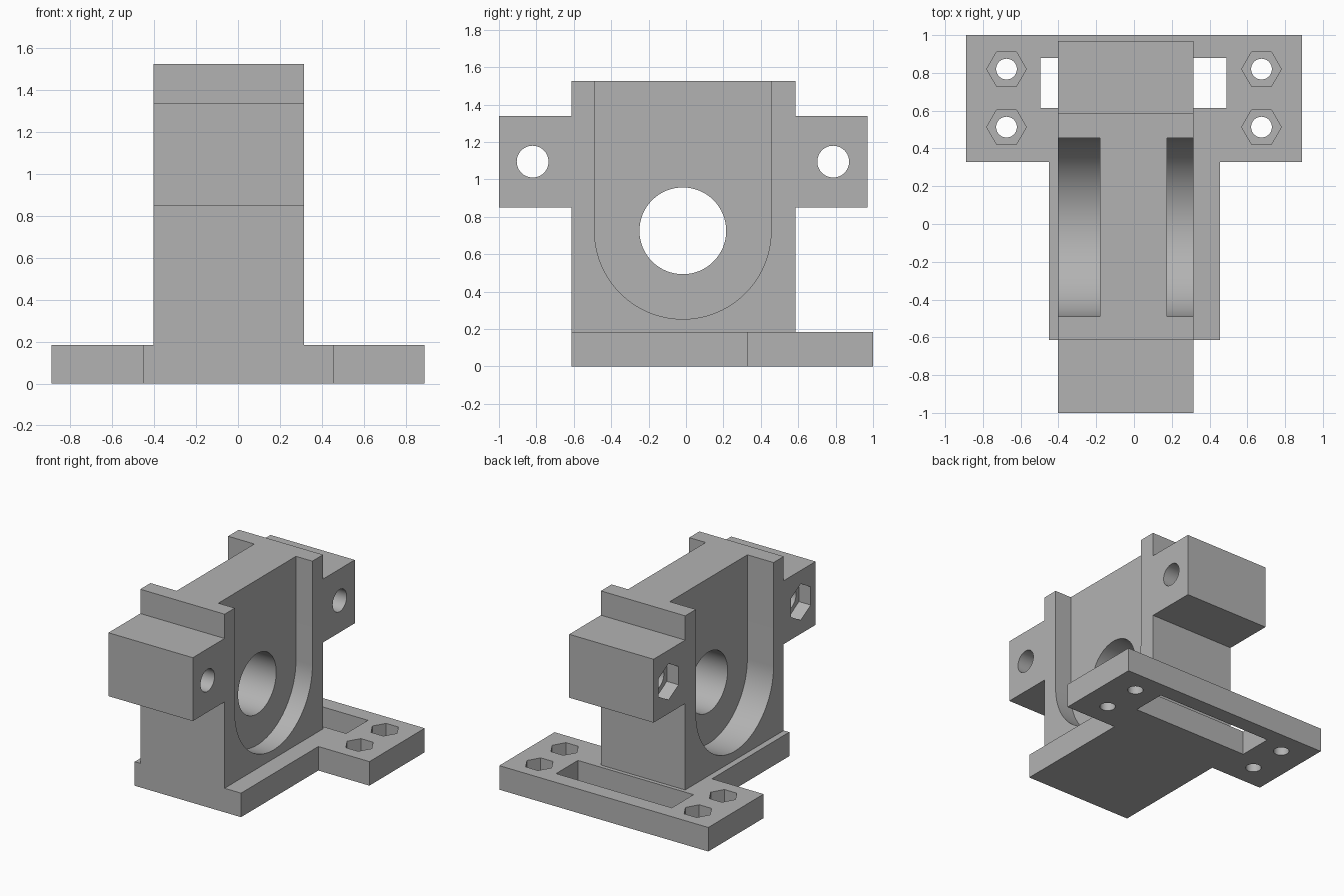
import bpy
import bmesh
from math import cos, sin, pi, radians

cube = bpy.data.objects.get("Cube")
if cube:
    bpy.data.objects.remove(cube, do_unlink=True)

grey = bpy.data.materials.new("plain grey")
grey.use_nodes = True
colour = (0.45, 0.45, 0.45, 1)
grey.diffuse_color = colour
grey.node_tree.nodes["Principled BSDF"].inputs["Base Color"].default_value = colour


def prism(name, outline, axis, lo, hi):
    """Extrude an outline along X (outline in y, z) or Z (outline in x, y)."""
    bm = bmesh.new()
    place = (lambda a, b: (lo, a, b)) if axis == "X" else (lambda a, b: (a, b, lo))
    face = bm.faces.new([bm.verts.new(place(a, b)) for a, b in outline])
    grown = bmesh.ops.extrude_face_region(bm, geom=[face])
    moved = [v for v in grown["geom"] if isinstance(v, bmesh.types.BMVert)]
    step = (hi - lo, 0, 0) if axis == "X" else (0, 0, hi - lo)
    bmesh.ops.translate(bm, verts=moved, vec=step)
    bmesh.ops.recalc_face_normals(bm, faces=bm.faces)
    mesh = bpy.data.meshes.new(name)
    bm.to_mesh(mesh)
    bm.free()
    mesh.materials.append(grey)
    obj = bpy.data.objects.new(name, mesh)
    bpy.context.collection.objects.link(obj)
    return obj


def ring(ca, cb, r, n=64, start=0.0, sweep=2 * pi):
    return [(ca + r * cos(start + sweep * i / n), cb + r * sin(start + sweep * i / n))
            for i in range(n)]


def rect(a0, b0, a1, b1):
    return [(a0, b0), (a1, b0), (a1, b1), (a0, b1)]


def finish(obj, cutters):
    """Cut the part, drop the cutters and smooth the round walls."""
    bpy.ops.object.select_all(action="DESELECT")
    obj.select_set(True)
    bpy.context.view_layer.objects.active = obj
    for cutter in cutters:
        cutter.hide_render = True
        mod = obj.modifiers.new("cut", "BOOLEAN")
        mod.operation = "DIFFERENCE"
        mod.solver = "EXACT"
        mod.object = cutter
        bpy.ops.object.modifier_apply(modifier=mod.name)
        bpy.data.objects.remove(cutter, do_unlink=True)
    bpy.ops.object.shade_smooth_by_angle(angle=radians(30))


BASE_TOP = 0.185
FRONT, FLANGE, BACK = -0.613, 0.327, 1.0
LEFT, RIGHT = 0.315, -0.403

# T-shaped base plate with a slot and four nut-trapped bolt holes
base = prism("base_plate", [
    (-0.45, FRONT), (0.455, FRONT), (0.455, FLANGE), (0.89, FLANGE),
    (0.89, BACK), (-0.89, BACK), (-0.89, FLANGE), (-0.45, FLANGE)], "Z", 0, BASE_TOP)
cuts = [prism("slot_cutter", rect(-0.495, 0.615, 0.49, 0.88), "Z", -0.1, 0.3)]
for x in (-0.675, 0.675):
    for y in (0.513, 0.82):
        cuts.append(prism("bolt_cutter", ring(x, y, 0.055, 48), "Z", -0.1, 0.3))
        cuts.append(prism("nut_cutter", ring(x, y, 0.105, 6), "Z", 0.085, 0.3))
finish(base, cuts)

# Upright bearing housing with a clamp ear on each end
TOP, EAR_LOW, EAR_HIGH = 1.525, 0.85, 1.338
housing = prism("bearing_housing", [
    (FRONT, BASE_TOP), (0.585, BASE_TOP), (0.585, EAR_LOW), (0.97, EAR_LOW),
    (0.97, EAR_HIGH), (0.585, EAR_HIGH), (0.585, TOP), (FRONT, TOP),
    (FRONT, EAR_HIGH), (-1, EAR_HIGH), (-1, EAR_LOW), (FRONT, EAR_LOW)],
    "X", RIGHT, LEFT)

# U-shaped recesses on both sides, open at the top, leaving a central web
CY, CZ, R = -0.017, 0.725, 0.472
u_shape = ring(CY, CZ, R, 48, pi, pi) + [(CY + R, CZ), (CY + R, 1.7), (CY - R, 1.7)]
cuts = [prism("left_recess_cutter", u_shape, "X", 0.175, 0.6),
        prism("right_recess_cutter", u_shape, "X", -0.6, -0.18),
        prism("bore_cutter", ring(CY, CZ, 0.232), "X", -0.6, 0.6)]

# Ear bolt holes with hexagonal nut traps on the right side
for y in (-0.82, 0.787):
    cuts.append(prism("ear_bolt_cutter", ring(y, 1.095, 0.085, 48), "X", -0.6, 0.6))
    cuts.append(prism("ear_nut_cutter", ring(y, 1.095, 0.14, 6, pi / 2), "X", -0.6, RIGHT + 0.1))
finish(housing, cuts)
